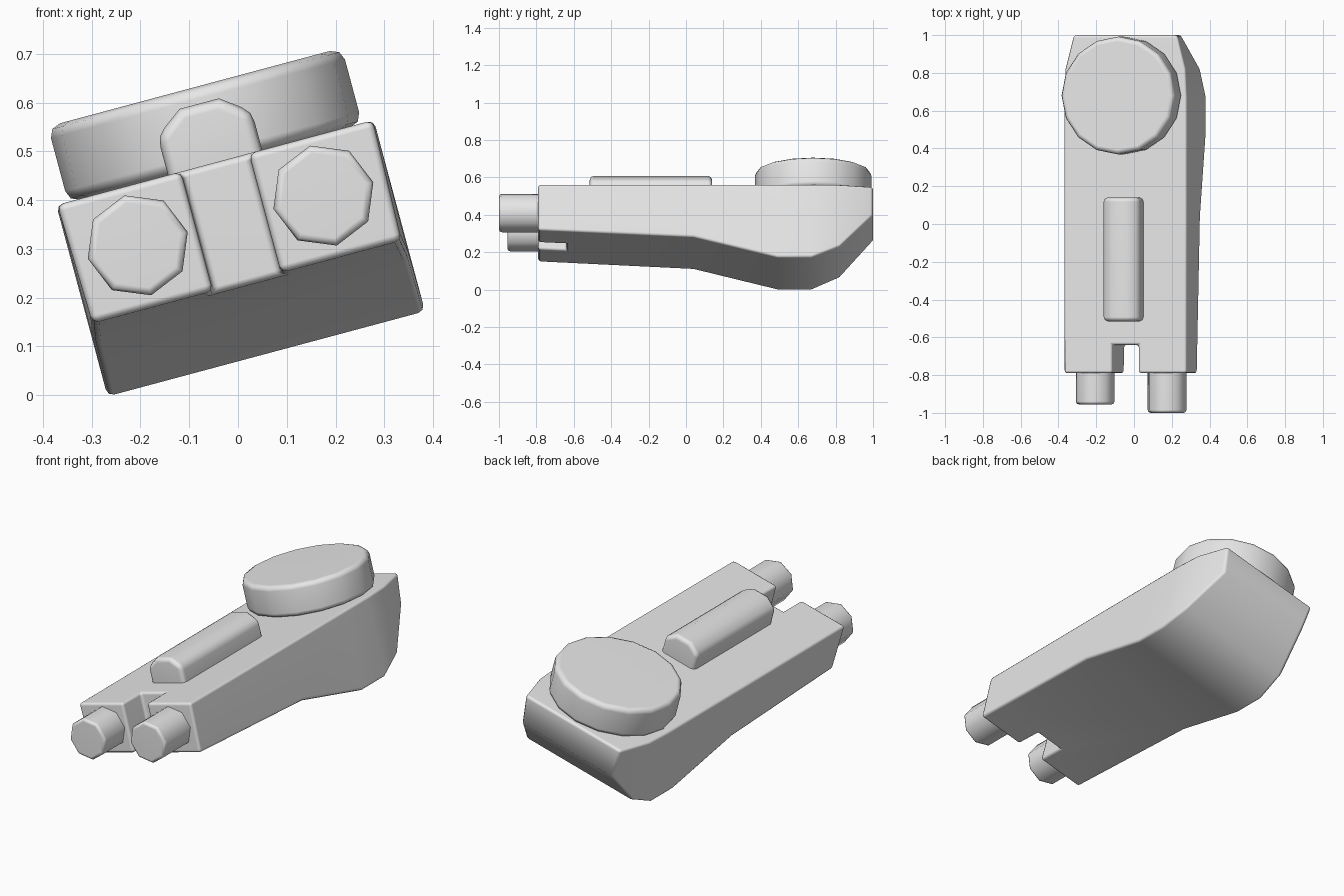
import bpy
import bmesh
from math import cos, sin, pi, radians

if "Cube" in bpy.data.objects:
    bpy.data.objects.remove(bpy.data.objects["Cube"], do_unlink=True)

ROLL = radians(-15)   # the whole model leans about its long axis
MID = 0.078           # centre line before leaning
TOP = 0.473           # deck height before leaning

grey = bpy.data.materials.new("plain grey")
grey.use_nodes = True
grey.diffuse_color = (0.8, 0.8, 0.8, 1)
grey.node_tree.nodes["Principled BSDF"].inputs["Base Color"].default_value = (0.8, 0.8, 0.8, 1)


def loft(name, rings):
    """Skin a closed solid through equal-sized rings of points."""
    bm = bmesh.new()
    loops = [[bm.verts.new(p) for p in ring] for ring in rings]
    n = len(loops[0])
    for a, b in zip(loops, loops[1:]):
        for i in range(n):
            j = (i + 1) % n
            bm.faces.new((a[i], a[j], b[j], b[i]))
    bm.faces.new(loops[0])
    bm.faces.new(loops[-1])
    bmesh.ops.recalc_face_normals(bm, faces=bm.faces)
    mesh = bpy.data.meshes.new(name)
    bm.to_mesh(mesh)
    bm.free()
    mesh.materials.append(grey)
    obj = bpy.data.objects.new(name, mesh)
    bpy.context.collection.objects.link(obj)
    obj.rotation_euler.y = ROLL
    return obj


def soften(obj, width, segments=2):
    """Round the sharp edges and shade smoothly."""
    for poly in obj.data.polygons:
        poly.use_smooth = True
    bevel = obj.modifiers.new("edges", 'BEVEL')
    bevel.width = width
    bevel.segments = segments
    bevel.limit_method = 'ANGLE'
    bevel.angle_limit = radians(50)
    obj.modifiers.new("normals", 'WEIGHTED_NORMAL')


def box_ring(y, low, top, half_low, half_top):
    return [(MID - half_low, y, low), (MID + half_low, y, low),
            (MID + half_top, y, top), (MID - half_top, y, top)]


# Body: rectangular sections from the front to the narrowed back
sections = [(-0.79, 0.22, 0.328, 0.335), (0.04, 0.18, 0.335, 0.337),
            (0.49, 0.067, 0.337, 0.337), (0.67, 0.067, 0.337, 0.337),
            (0.82, 0.13, 0.32, 0.33), (1.0, 0.32, 0.265, 0.285)]
body = loft("body", [box_ring(y, low, TOP, a, b) for y, low, a, b in sections])

# Notch between the two front blocks
cutter = loft("notch_cutter", [box_ring(y, 0, 0.7, 0.072, 0.072) for y in (-0.9, -0.64)])
cutter.hide_render = True
cutter.hide_viewport = True
cut = body.modifiers.new("notch", 'BOOLEAN')
cut.object = cutter
cut.operation = 'DIFFERENCE'
cut.solver = 'EXACT'
soften(body, 0.014)


# Two eight-sided barrels, the left one longer
def barrel_ring(x, y):
    return [(x + 0.106 * cos(i * pi / 4), y, 0.35 + 0.106 * sin(i * pi / 4)) for i in range(8)]


for name, side, tip in (("right_barrel", -1, -0.955), ("left_barrel", 1, -1.0)):
    x = MID + side * 0.197
    soften(loft(name, [barrel_ring(x, tip), barrel_ring(x, -0.7)]), 0.015)

# Long ridge on the deck
outline = [(-0.1, 0.44), (0.1, 0.44), (0.1, 0.555), (0.042, 0.598), (-0.042, 0.598), (-0.1, 0.555)]
ridge = loft("deck_ridge", [[(MID + x, y, z) for x, z in outline] for y in (-0.515, 0.14)])
soften(ridge, 0.022)


# Round turret disc at the back of the deck
def disc_ring(z):
    return [(MID + 0.312 * cos(i * pi / 8), 0.68 + 0.312 * sin(i * pi / 8), z) for i in range(16)]


soften(loft("turret_disc", [disc_ring(TOP - 0.002), disc_ring(0.633)]), 0.025)
